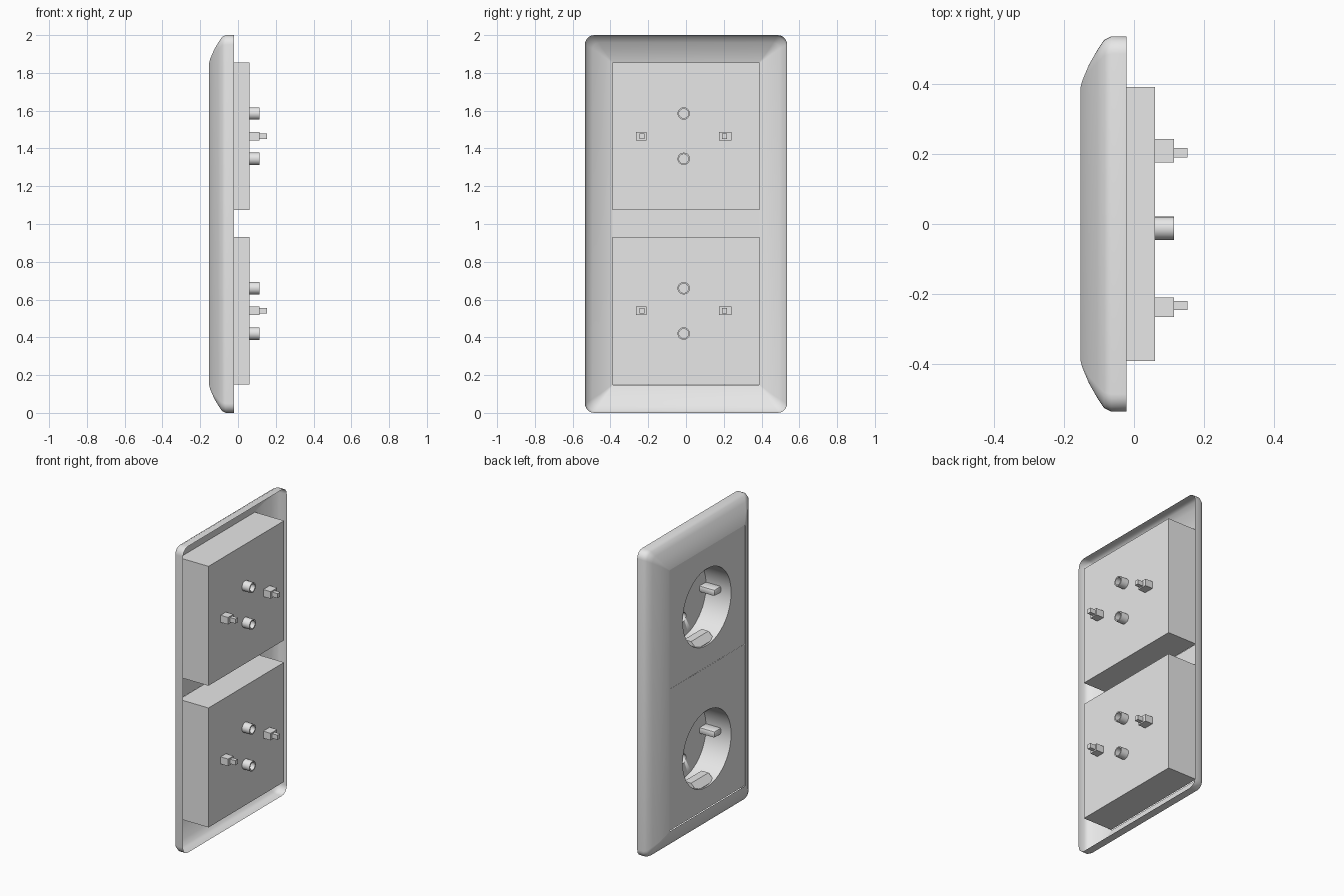
import bpy, bmesh, math
from mathutils import Vector

cube = bpy.data.objects.get("Cube")
if cube:
    bpy.data.objects.remove(cube)

grey = bpy.data.materials.new("light_grey_plastic")
grey.use_nodes = True
grey.diffuse_color = (0.8, 0.8, 0.8, 1)
grey.node_tree.nodes["Principled BSDF"].inputs["Base Color"].default_value = (0.8, 0.8, 0.8, 1)


def finish(name, bm, recalc=True):
    if recalc:
        bmesh.ops.recalc_face_normals(bm, faces=bm.faces)
    mesh = bpy.data.meshes.new(name)
    bm.to_mesh(mesh)
    bm.free()
    mesh.materials.append(grey)
    mesh.shade_smooth()
    mesh.set_sharp_from_angle(angle=math.radians(35))
    obj = bpy.data.objects.new(name, mesh)
    bpy.context.scene.collection.objects.link(obj)
    return obj


def loft(bm, loops, first_cap=True, last_cap=True):
    """Skin equally long loops of points, with optional end caps."""
    rings = [[bm.verts.new(p) for p in loop] for loop in loops]
    for a, b in zip(rings, rings[1:]):
        for i in range(len(a)):
            j = (i + 1) % len(a)
            bm.faces.new((a[i], a[j], b[j], b[i]))
    if first_cap:
        bm.faces.new(rings[0][::-1])
    if last_cap:
        bm.faces.new(rings[-1])


def circle(x, r, n=48, y=0, z=0):
    angles = [2 * math.pi * i / n for i in range(n)]
    return [(x, y + r * math.cos(a), z + r * math.sin(a)) for a in angles]


def square(x, half, n=48):
    points = []
    for _, c, s in circle(0, 1, n):
        k = half / max(abs(c), abs(s))
        points.append((x, c * k, s * k))
    return points


def rounded_rect(x, inset, r, steps=6):
    hy, hz = 0.535 - inset - r, 1 - inset - r
    points = []
    for corner, (sy, sz) in enumerate(((1, 1), (-1, 1), (-1, -1), (1, -1))):
        for i in range(steps + 1):
            a = math.pi / 2 * (corner + i / steps)
            points.append((x, sy * hy + r * math.cos(a), 1 + sz * hz + r * math.sin(a)))
    return points


def block(name, x, y, z, bevel=0):
    """Box from (low, high) ranges."""
    bm = bmesh.new()
    loft(bm, [[(px, y[0], z[0]), (px, y[1], z[0]), (px, y[1], z[1]), (px, y[0], z[1])] for px in x])
    if bevel:
        bmesh.ops.bevel(bm, geom=bm.edges[:], offset=bevel, segments=2, affect='EDGES', profile=0.5)
    return finish(name, bm)


# Cover frame: thin shell, open at the back, with a bar between the inserts
FRONT = -0.153
bm = bmesh.new()
levels = ((-0.022, 0, 0.05), (-0.065, 0, 0.05), (-0.085, 0.01, 0.045), (-0.105, 0.04, 0.035),
          (-0.128, 0.08, 0.02), (-0.147, 0.125, 0.008), (FRONT, 0.147, 0.003))
loft(bm, [rounded_rect(*level) for level in levels], False, False)
bm.faces.new([bm.verts.new((FRONT + 0.001, y, z))
              for y, z in ((-0.388, 0.93), (-0.388, 1.075), (0.388, 1.075), (0.388, 0.93))])
bm.normal_update()
for face in bm.faces:
    if face.normal.dot(face.calc_center_median() - Vector((0, 0, 1))) < 0:
        face.normal_flip()
finish("cover_frame", bm, recalc=False)

# Socket insert: square body with a round well
FLOOR, BACK = 0.03, 0.06
PIN_Y, PIN_Z = -0.012, 0.12
bm = bmesh.new()
loft(bm, [square(BACK, 0.39), square(FRONT + 0.002, 0.39),
          circle(FRONT + 0.002, 0.25), circle(FLOOR, 0.25)])
insert = finish("socket_insert", bm)

# Blind pin holes cut into the floor of the well
bm = bmesh.new()
for side in (-1, 1):
    loft(bm, [circle(x, 0.03, 20, PIN_Y, side * PIN_Z) for x in (0, 0.055)])
cutter = finish("pin_hole_cutter", bm)
cutter.hide_render = True
cut = insert.modifiers.new("pin_holes", 'BOOLEAN')
cut.operation = 'DIFFERENCE'
cut.solver = 'EXACT'
cut.object = cutter
bpy.context.view_layer.update()
drilled = bpy.data.meshes.new_from_object(insert.evaluated_get(bpy.context.evaluated_depsgraph_get()))
insert.modifiers.clear()
insert.data = drilled
bpy.data.objects.remove(cutter)

parts = [insert]
for side, label in ((-1, "lower"), (1, "upper")):
    # Open pin sleeve on the back
    bm = bmesh.new()
    loft(bm, [circle(x, r, 20, PIN_Y, side * PIN_Z)
              for x, r in ((0.058, 0.033), (0.114, 0.033), (0.114, 0.025), (0.062, 0.025))])
    parts.append(finish(label + "_pin_sleeve", bm))

    # Wedge shaped plug guide on the wall of the well
    bm = bmesh.new()
    profile = ((-0.14, 0.245), (-0.1, 0.205), (-0.05, 0.205), (-0.05, 0.252), (-0.14, 0.252))
    loft(bm, [[(x, y, side * z) for x, z in profile] for y in (-0.09, 0.09)])
    parts.append(finish(label + "_plug_guide", bm))

# Earth clips inside the well, with their terminals on the back
for label, body, tip, clip in (
        ("left", (0.175, 0.242), (0.19, 0.217), (0.18, 0.255)),
        ("right", (-0.265, -0.21), (-0.245, -0.22), (-0.255, -0.18))):
    parts.append(block(label + "_earth_clip", (-0.08, 0.035), clip, (-0.022, 0.022), 0.012))
    parts.append(block(label + "_terminal", (0.055, 0.114), body, (-0.023, 0.023)))
    parts.append(block(label + "_terminal_tip", (0.113, 0.153), tip, (-0.015, 0.015)))

# Second socket shares the meshes of the first
for part in parts:
    twin = part.copy()
    twin.name = "bottom_" + part.name
    bpy.context.scene.collection.objects.link(twin)
    part.name = "top_" + part.name
    part.location.z = 1.465
    twin.location.z = 0.54
